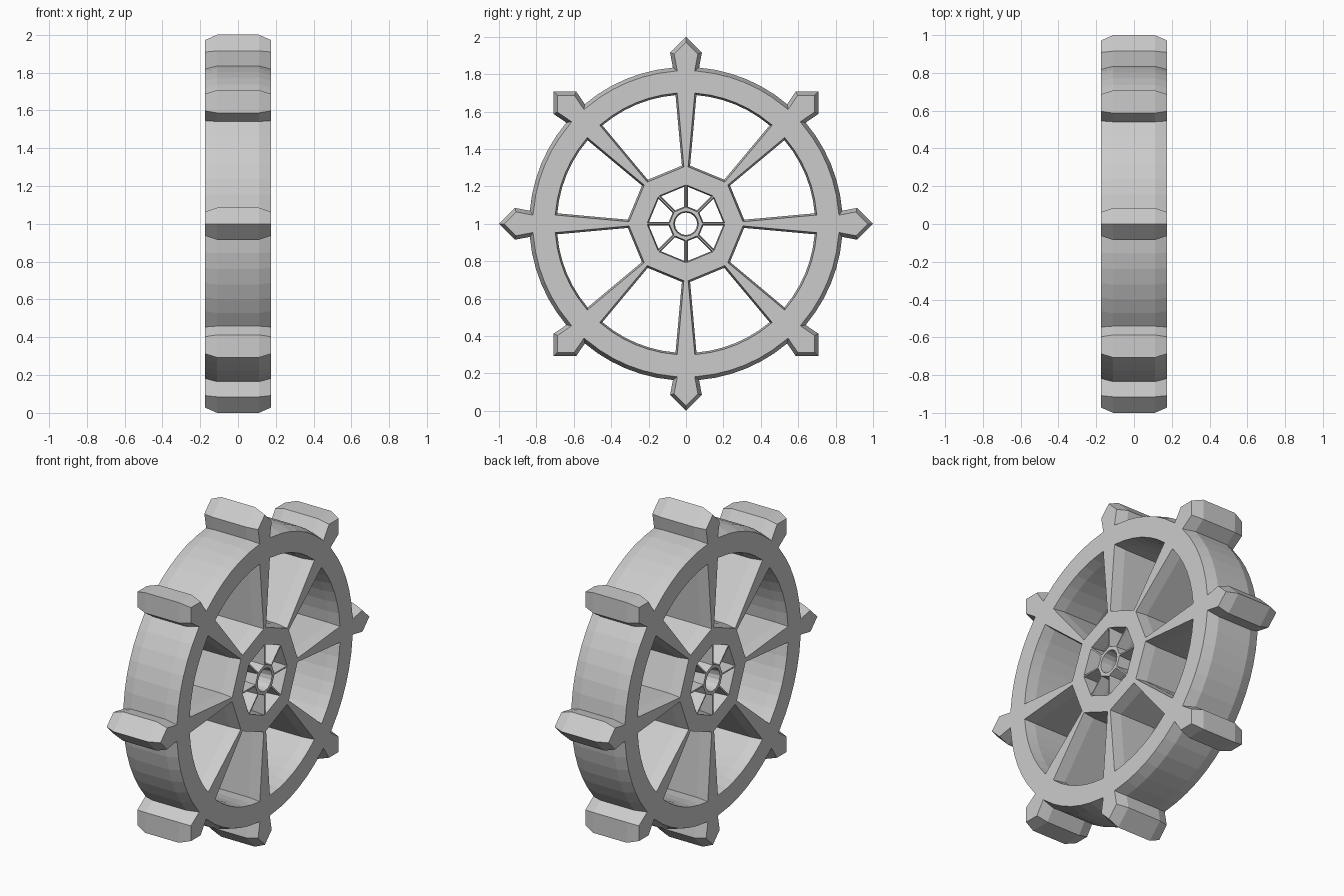
import bpy, bmesh
from math import cos, sin, tau, atan2, hypot
from mathutils import Vector

cube = bpy.data.objects.get("Cube")
if cube:
    bpy.data.objects.remove(cube, do_unlink=True)

SPOKES = 8
STEP = tau / SPOKES
HALF_WIDTH, FLAT_HALF = 0.175, 0.11
ARC_STEPS = 6


def polar(radius, angle):
    return Vector((radius * cos(angle), radius * sin(angle)))


def turned(points, index):
    """Rotate a flat outline to the given spoke."""
    c, s = cos(index * STEP), sin(index * STEP)
    return [Vector((p.x * c - p.y * s, p.x * s + p.y * c)) for p in points]


def arc(radius, start, end):
    return [polar(radius, start + (end - start) * i / ARC_STEPS)
            for i in range(ARC_STEPS + 1)]


def inset(points, distance):
    """Mitred inset of a counter-clockwise outline (negative grows it)."""
    result = []
    for i, p in enumerate(points):
        a = (p - points[i - 1]).normalized()
        b = (points[(i + 1) % len(points)] - p).normalized()
        n1, n2 = Vector((-a.y, a.x)), Vector((-b.y, b.x))
        result.append(p + (n1 + n2) * distance / (1 + n1.dot(n2)))
    return result


def opening(inner, outer, curved):
    """Gap between two spokes; inner and outer are (along, across) corners."""
    r0, a0 = hypot(*inner), atan2(inner[1], inner[0])
    r1, a1 = hypot(*outer), atan2(outer[1], outer[0])
    far = arc(r1, a1, STEP - a1) if curved else [polar(r1, a1), polar(r1, STEP - a1)]
    return [polar(r0, a0)] + far + [polar(r0, STEP - a0)]


def wheel_outline():
    """Rim with a pointed grip at the end of each spoke."""
    join, shoulder = Vector((0.835, 0.07)), Vector((0.915, 0.085))
    angle = atan2(join.y, join.x)
    sector = [Vector((shoulder.x, -shoulder.y)), Vector((1, 0)), shoulder]
    sector += arc(join.length, angle, STEP - angle)
    return [p for k in range(SPOKES) for p in turned(sector, k)]


def add_wall(bm, points, chamfer):
    """Chamfered wall along an outline; returns its two end loops of edges."""
    narrow = inset(points, chamfer)
    layers = [(-HALF_WIDTH, narrow), (-FLAT_HALF, points),
              (FLAT_HALF, points), (HALF_WIDTH, narrow)]
    rings = [[bm.verts.new((x, p.x, p.y)) for p in pts] for x, pts in layers]
    n = len(points)
    for low, high in zip(rings, rings[1:]):
        for i in range(n):
            j = (i + 1) % n
            bm.faces.new((low[i], low[j], high[j], high[i]))
    return [[bm.edges.get((ring[i], ring[(i + 1) % n])) for i in range(n)]
            for ring in (rings[0], rings[-1])]


# Outer edge, spoke gaps, hub gaps and axle hole
window = opening((0.311, 0.022), (0.688, 0.056), True)
hub_window = opening((0.092, 0.01), (0.198, 0.01), False)
axle_hole = [polar(0.06, tau * i / 16) for i in range(16)]

loops = [(wheel_outline(), 0.02), (axle_hole, -0.006)]
for k in range(SPOKES):
    loops.append((turned(window, k), -0.01))
    loops.append((turned(hub_window, k), -0.006))

bm = bmesh.new()
caps = ([], [])
for points, chamfer in loops:
    for cap, edges in zip(caps, add_wall(bm, points, chamfer)):
        cap.extend(edges)

# Flat side faces
for cap, side in zip(caps, (-1, 1)):
    bmesh.ops.triangle_fill(bm, edges=cap, use_beauty=True, normal=(side, 0, 0))
bmesh.ops.recalc_face_normals(bm, faces=bm.faces[:])

mesh = bpy.data.meshes.new("spoked_wheel")
bm.to_mesh(mesh)
bm.free()
wheel = bpy.data.objects.new("spoked_wheel", mesh)
wheel.location.z = 1
bpy.context.collection.objects.link(wheel)
